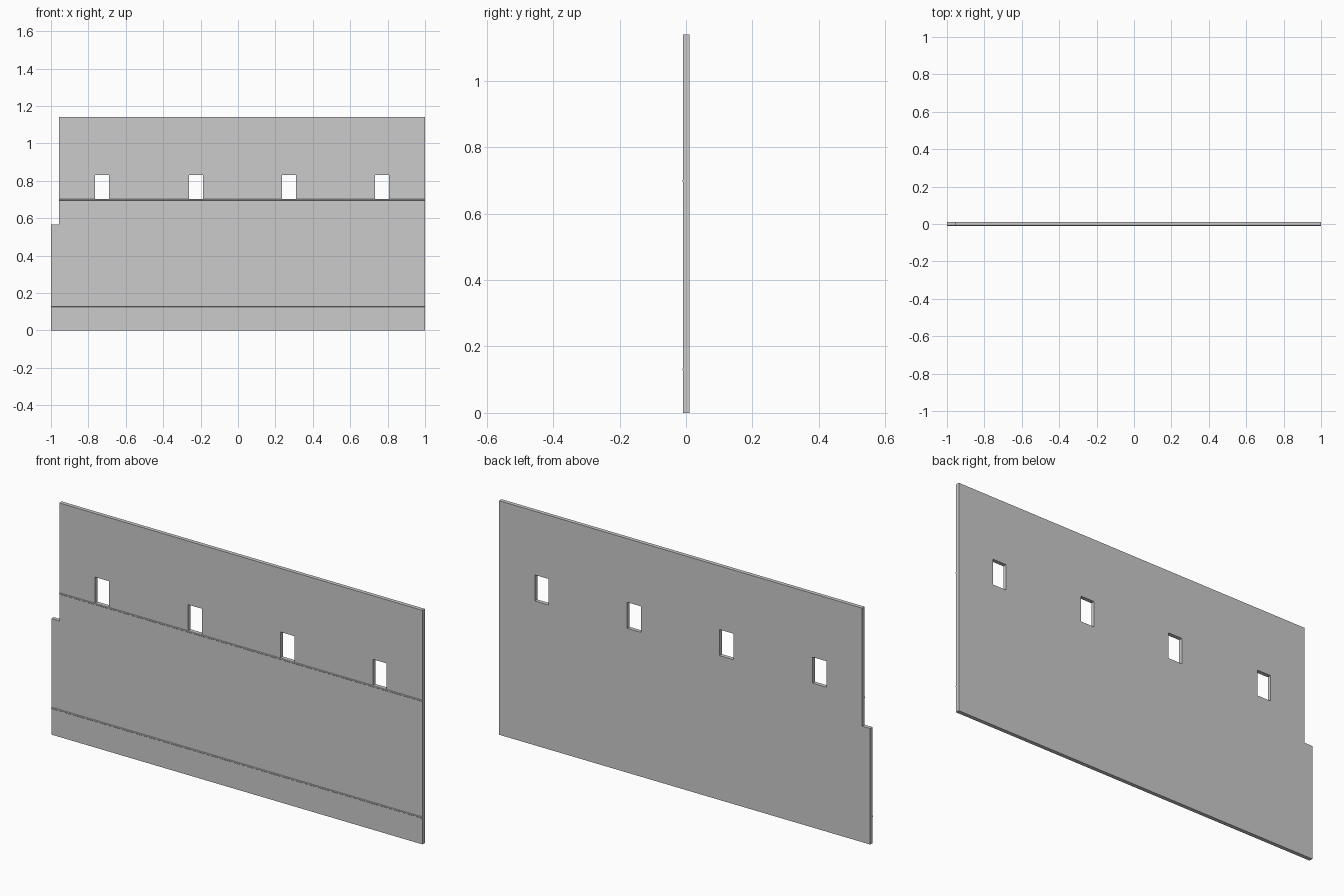
import bpy, bmesh, math
from mathutils import Matrix

if "Cube" in bpy.data.objects:
    bpy.data.objects.remove(bpy.data.objects["Cube"])

Y_FRONT, Y_BACK = -0.0085, 0.0105
Z_SILL = 0.703


def rect(x0, x1, z0, z1):
    return [(x0, z0), (x1, z0), (x1, z1), (x0, z1)]


def ridge(name, x0, x1, z, h=0.008, depth=0.0025):
    # small moulding with slightly bevelled front, run along x
    prof = [(Y_FRONT + 0.001, z - h / 2), (Y_FRONT, z - h / 2),
            (Y_FRONT - depth, z - h / 4), (Y_FRONT - depth, z + h / 4),
            (Y_FRONT, z + h / 2), (Y_FRONT + 0.001, z + h / 2)]
    bm = bmesh.new()
    face = bm.faces.new([bm.verts.new((x0, y, zz)) for y, zz in prof])
    ext = bmesh.ops.extrude_face_region(bm, geom=[face])
    verts = [g for g in ext["geom"] if isinstance(g, bmesh.types.BMVert)]
    bmesh.ops.translate(bm, verts=verts, vec=(x1 - x0, 0, 0))
    bmesh.ops.recalc_face_normals(bm, faces=bm.faces)
    me = bpy.data.meshes.new(name)
    bm.to_mesh(me)
    bm.free()
    bpy.context.collection.objects.link(bpy.data.objects.new(name, me))


# wall panel: notched outline with four window holes
outline = [(-1, 0), (1, 0), (1, 1.14), (-0.957, 1.14), (-0.957, 0.565), (-1, 0.565)]
windows = [rect(x - 0.0375, x + 0.0375, Z_SILL, 0.83)
           for x in (-0.727, -0.225, 0.272, 0.77)]
cu = bpy.data.curves.new("wall_profile", 'CURVE')
cu.dimensions = '2D'
cu.fill_mode = 'BOTH'
cu.extrude = (Y_BACK - Y_FRONT) / 2
for loop in [outline] + windows:
    sp = cu.splines.new('POLY')
    sp.points.add(len(loop) - 1)
    for p, (x, z) in zip(sp.points, loop):
        p.co = (x, z, 0, 1)
    sp.use_cyclic_u = True
wall = bpy.data.objects.new("wall_panel", cu)
bpy.context.collection.objects.link(wall)
bpy.context.view_layer.objects.active = wall
wall.select_set(True)
bpy.ops.object.convert(target='MESH')
wall = bpy.context.view_layer.objects.active
wall.data.transform(Matrix.Translation((0, (Y_FRONT + Y_BACK) / 2, 0))
                    @ Matrix.Rotation(math.pi / 2, 4, 'X'))

# weld the panel into a closed flat-shaded solid
bm = bmesh.new()
bm.from_mesh(wall.data)
bmesh.ops.remove_doubles(bm, verts=bm.verts, dist=1e-5)
bmesh.ops.recalc_face_normals(bm, faces=bm.faces)
for f in bm.faces:
    f.smooth = False
bm.to_mesh(wall.data)
bm.free()

# horizontal mouldings on the front
ridge("sill_moulding", -0.957, 1, Z_SILL - 0.004)
ridge("base_moulding", -1, 1, 0.13)
